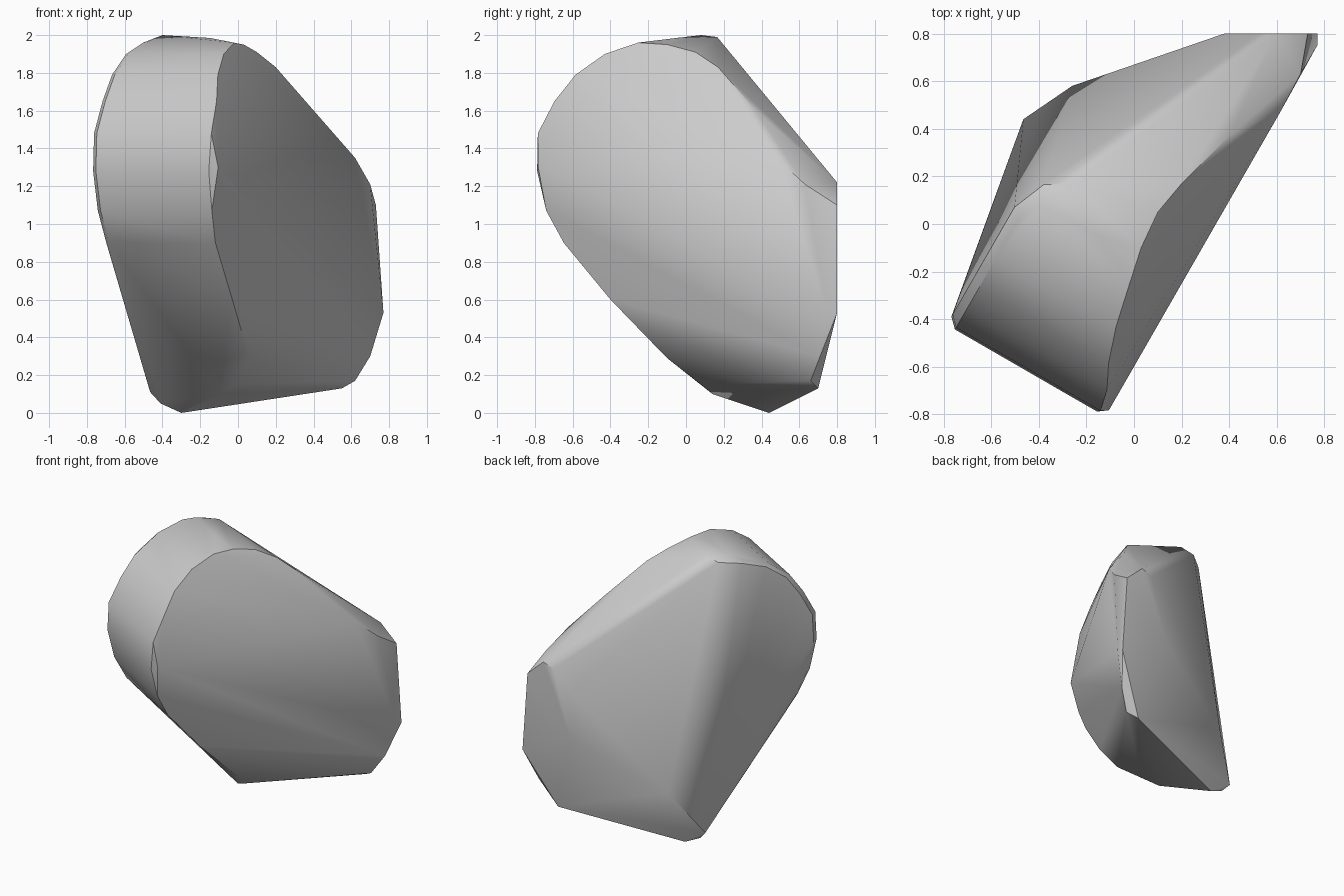
import bpy
import bmesh
import math
from mathutils import Vector

default_cube = bpy.data.objects.get("Cube")
if default_cube:
    bpy.data.objects.remove(default_cube, do_unlink=True)

# The stone is a slab turned about z: "along" follows its broad face,
# "outward" is the direction that face looks.
TURN = math.radians(60)
ALONG = Vector((math.cos(TURN), math.sin(TURN), 0))
OUTWARD = Vector((math.sin(TURN), -math.cos(TURN), 0))


def slab_point(along, outward, height):
    """Turn slab coordinates into a world position."""
    position = ALONG * along + OUTWARD * outward
    position.z = height
    return position


def rounded_crown(profile, back_depth, rim_inset):
    """Sweep the rounded edge from the front rim to the softened back rim."""
    points = []
    for along, height, front_depth in profile:
        points.append(slab_point(along, front_depth, height))
        points.append(slab_point(along, back_depth + rim_inset, height))
        points.append(slab_point(along + rim_inset, back_depth, height))
    return points


def hull_object(name, points, sharp_angle):
    """Wrap a closed convex skin around the points."""
    bm = bmesh.new()
    for point in points:
        bm.verts.new(point)
    result = bmesh.ops.convex_hull(bm, input=bm.verts[:])
    spare = set(result["geom_interior"]) | set(result["geom_unused"])
    loose = [item for item in spare if isinstance(item, bmesh.types.BMVert)]
    bmesh.ops.delete(bm, geom=loose, context="VERTS")
    bmesh.ops.recalc_face_normals(bm, faces=bm.faces[:])
    mesh = bpy.data.meshes.new(name)
    bm.to_mesh(mesh)
    bm.free()
    obj = bpy.data.objects.new(name, mesh)
    bpy.context.collection.objects.link(obj)
    bpy.ops.object.select_all(action="DESELECT")
    obj.select_set(True)
    bpy.context.view_layer.objects.active = obj
    bpy.ops.object.shade_smooth_by_angle(angle=sharp_angle)
    return obj


# Rounded end: position along the slab, height, depth of the front rim
crown_profile = [
    (-.62, .9, .22), (-.71, 1.07, .25), (-.76, 1.28, .26),
    (-.75, 1.48, .27), (-.66, 1.65, .25), (-.56, 1.79, .2),
    (-.41, 1.9, .15), (-.23, 1.96, .11),
]
stone_points = rounded_crown(crown_profile, back_depth=-.47, rim_inset=.04)

# Top ridge
stone_points += [Vector(p) for p in (
    (-.15, -.05, 1.985), (-.4, .08, 2), (-.38, .165, 1.97),
    (-.27, .165, 1.99), (.03, -.1, 1.95),
)]

# Broad front face and its sloping upper edge
stone_points.append(slab_point(-.73, .3, 1.3))
stone_points += [Vector(p) for p in (
    (.1, .05, 1.91), (.2, .17, 1.83), (.4, .37, 1.6),
    (.62, .48, 1.35), (.7, .63, 1.21), (.77, .75, .53),
    (.7, .71, .3), (.62, .66, .17), (.06, -.1, .29), (-.03, -.4, .6),
)]

# Flat cut at the back
back_cut = [(.77, .53), (.73, 1.1), (.6, 1.22), (.52, 1.19), (.38, 1.06), (.38, .71)]
stone_points += [Vector((x, .8, z)) for x, z in back_cut]

# Pointed base
stone_points += [Vector(p) for p in (
    (-.3, .44, 0), (-.41, .42, .05), (-.465, .44, .11),
    (-.26, .58, .4), (.55, .7, .13), (0, .08, .15), (-.1, .14, .1),
)]

hull_object("stone", stone_points, math.radians(30))
